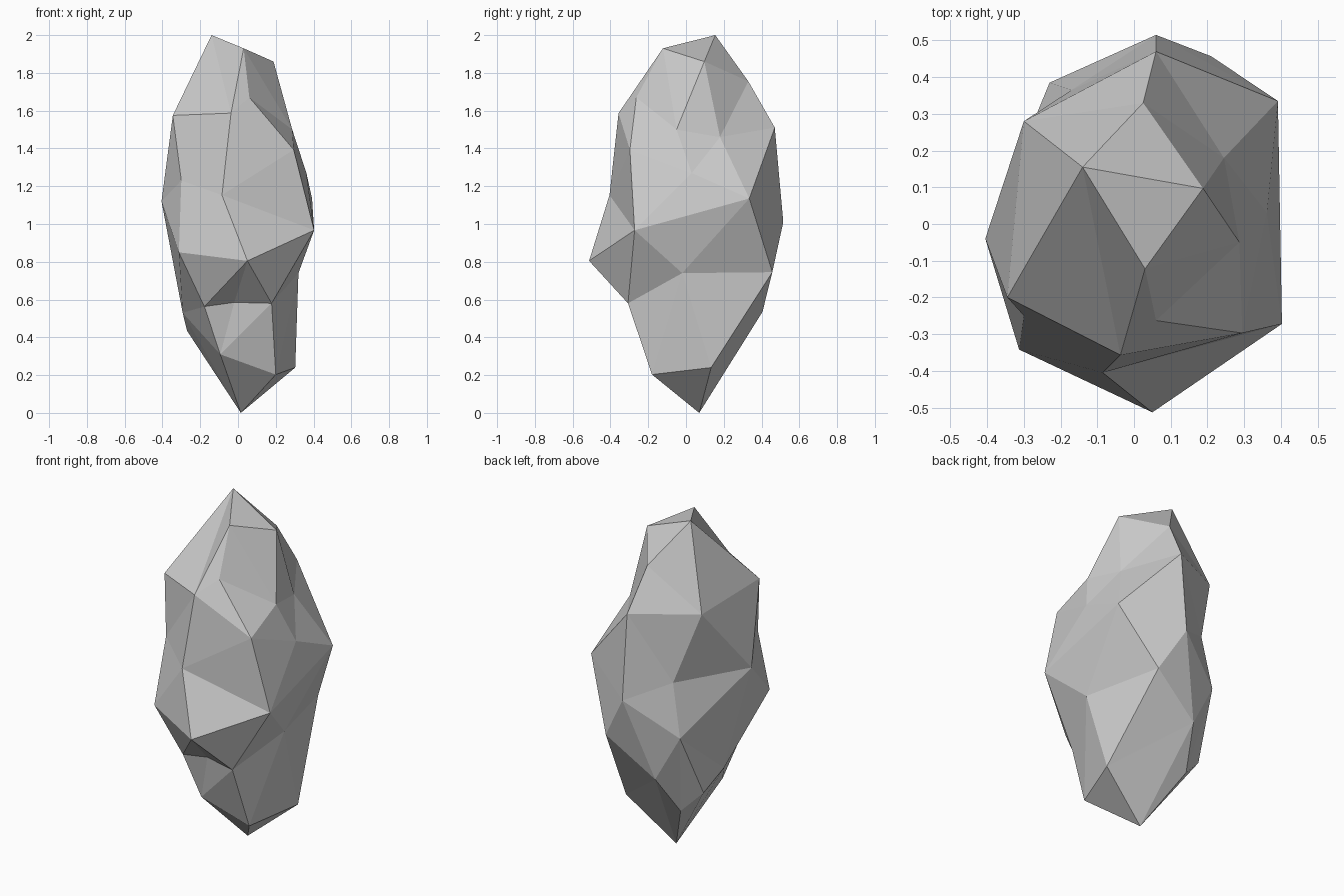
import bpy, bmesh
from mathutils import Vector

if "Cube" in bpy.data.objects:
    bpy.data.objects.remove(bpy.data.objects["Cube"])

# Corner points of the rock, grouped in height bands
crown = {"M": (-.14, .155, 2.0), "P": (.03, -.122, 1.93), "O": (.188, .097, 1.86),
         "N": (.025, .33, 1.755), "S": (.06, -.263, 1.67), "Q": (-.037, -.357, 1.587)}
shoulder = {"I": (-.345, -.2, 1.575), "K": (-.3, .28, 1.53), "B": (.06, .47, 1.51),
            "U": (.287, -.05, 1.5), "V": (.245, .18, 1.46), "T": (.295, -.297, 1.393)}
waist = {"W": (.362, .03, 1.27), "H": (-.3, -.25, 1.23), "R": (-.085, -.405, 1.153),
         "D": (.392, .335, 1.135), "J": (-.405, -.04, 1.12), "i": (-.17, .365, 1.12),
         "A": (.06, .515, 1.01), "E": (.403, -.272, .967)}
belly = {"G": (-.313, -.342, .85), "L": (-.23, .385, .81), "F": (.05, -.513, .805),
         "C": (.21, .457, .745), "X": (.32, -.02, .74), "f": (-.02, -.26, .585),
         "Y": (.178, -.307, .58), "e": (-.178, -.266, .563)}
foot = {"c": (-.08, .405, .535), "g": (-.293, .06, .53), "h": (-.27, .22, .435),
        "d": (-.094, -.211, .31), "j": (-.148, .262, .31), "a": (.303, .133, .24),
        "Z": (.2, -.18, .203), "b": (.015, .07, 0)}
points = {**crown, **shoulder, **waist, **belly, **foot}

# Ridge lines that run across the rock, as chains of points
ridges = ["IQRFEDCabh", "IMPQMKIHGRH", "MNKBNOM", "OPSQTSU", "OUVO", "TRETUWTEWDVW",
          "NVBDACDXEYXCca", "JKiJHGJIK", "BiAB", "iLA", "JLcA", "FGeFfYF", "edYZdb",
          "fe", "fdg", "egJ", "gGF", "ghjb", "jc", "XaZb"]
wanted = {frozenset(pair) for r in ridges for pair in zip(r, r[1:])}

# Skin the points: hull their directions on a unit sphere, then restore positions
bm = bmesh.new()
vert = {}
for name, (x, y, z) in points.items():
    vert[name] = bm.verts.new(Vector((x / .4, y / .5, z - 1)).normalized())
bmesh.ops.convex_hull(bm, input=list(bm.verts))
bmesh.ops.triangulate(bm, faces=list(bm.faces))
for name, p in points.items():
    vert[name].co = p
label = {v: n for n, v in vert.items()}


def flip_one():
    """Turn one quad diagonal into a wanted ridge; False when none is left."""
    for e in bm.edges:
        ends = frozenset(label[v] for v in e.verts)
        if ends in wanted or len(e.link_faces) != 2:
            continue
        tips = [v for f in e.link_faces for v in f.verts if v not in e.verts]
        if frozenset(label[v] for v in tips) in wanted and bm.edges.get(tips) is None:
            bmesh.ops.rotate_edges(bm, edges=[e], use_ccw=False)
            return bm.edges.get(tips) is not None
    return False


for step in range(60):
    if not flip_one():
        break

bmesh.ops.recalc_face_normals(bm, faces=list(bm.faces))
mesh = bpy.data.meshes.new("rock")
bm.to_mesh(mesh)
bm.free()
rock = bpy.data.objects.new("rock", mesh)
bpy.context.collection.objects.link(rock)
